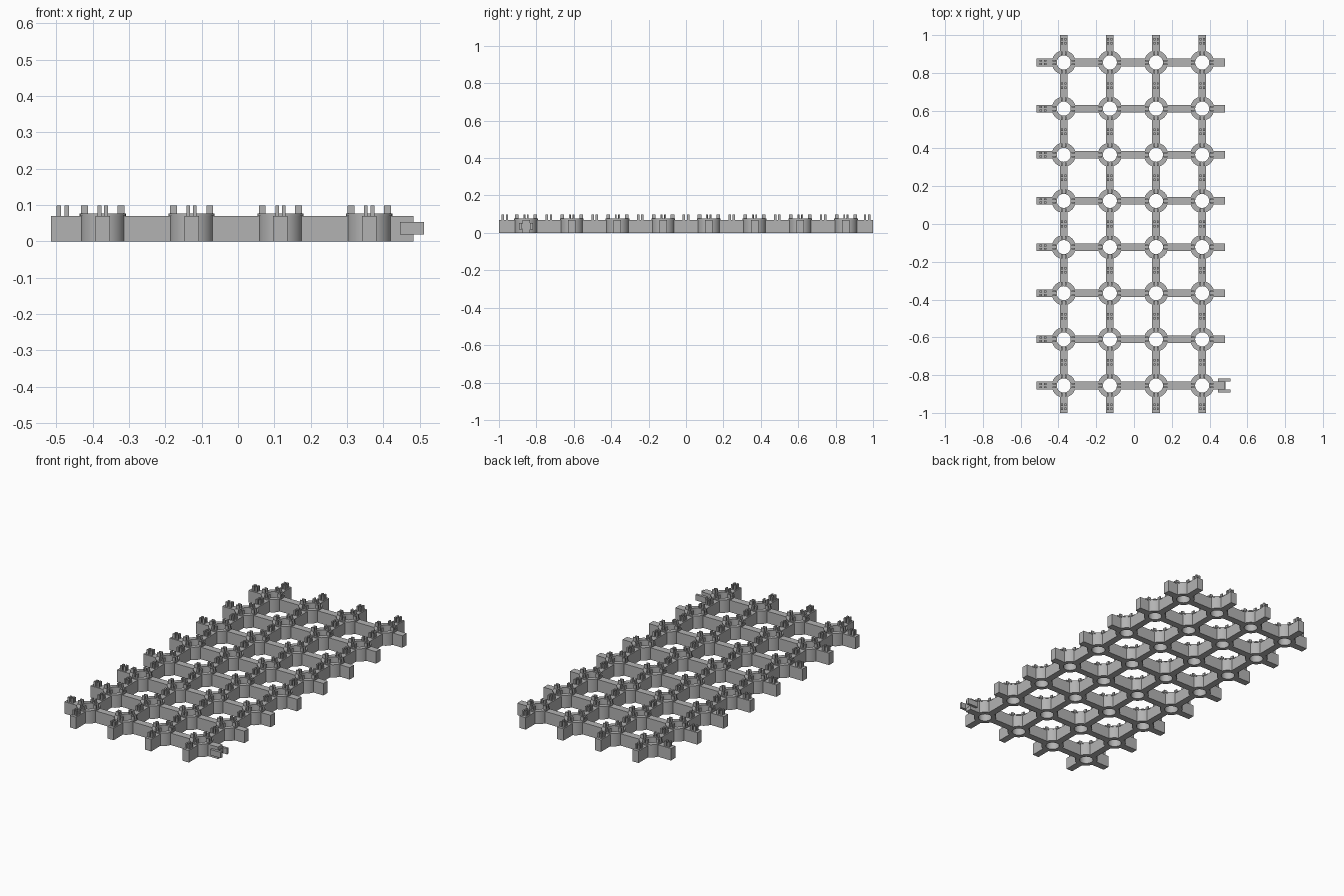
import bpy, bmesh, math

cube = bpy.data.objects.get("Cube")
if cube:
    bpy.data.objects.remove(cube, do_unlink=True)

PITCH = 0.2443
XS = [-0.372 + PITCH * i for i in range(4)]
YS = [PITCH * (j - 3.5) for j in range(8)]
RING_R, HOLE_R, RING_TOP = 0.0615, 0.037, 0.076
BAR_W, BAR_TOP, PIN_TOP = 0.04, 0.07, 0.098
JOIN = 0.052                      # where bars start inside a ring
LEFT_END, RIGHT_END = -0.515, 0.483

grey = bpy.data.materials.new("plastic grey")
grey.use_nodes = True
colour = (0.45, 0.45, 0.45, 1)
grey.diffuse_color = colour
grey.node_tree.nodes["Principled BSDF"].inputs["Base Color"].default_value = colour


def box(bm, x0, x1, y0, y1, z0, z1):
    verts = bmesh.ops.create_cube(bm, size=1)["verts"]
    for v in verts:
        v.co.x = x1 if v.co.x > 0 else x0
        v.co.y = y1 if v.co.y > 0 else y0
        v.co.z = z1 if v.co.z > 0 else z0


def pin(bm, x, y, wx, wy, z0):
    box(bm, x - wx / 2, x + wx / 2, y - wy / 2, y + wy / 2, z0, PIN_TOP)


def ring(bm, cx, cy, seg=40):
    # closed lathe profile with a slight collar on top
    lip = RING_R + 0.002
    profile = [(HOLE_R, 0), (RING_R, 0), (RING_R, BAR_TOP), (lip, BAR_TOP),
               (lip, RING_TOP), (HOLE_R, RING_TOP)]
    loops = []
    for k in range(seg):
        a = math.tau * k / seg
        loops.append([bm.verts.new((cx + r * math.cos(a), cy + r * math.sin(a), z))
                      for r, z in profile])
    n = len(profile)
    for k in range(seg):
        p, q = loops[k], loops[(k + 1) % seg]
        for i in range(n):
            j = (i + 1) % n
            bm.faces.new((p[i], q[i], q[j], p[j]))


def finish(bm, name, smooth=False):
    bmesh.ops.recalc_face_normals(bm, faces=bm.faces)
    mesh = bpy.data.meshes.new(name)
    bm.to_mesh(mesh)
    bm.free()
    mesh.materials.append(grey)
    obj = bpy.data.objects.new(name, mesh)
    bpy.context.collection.objects.link(obj)
    if smooth:
        bpy.ops.object.select_all(action="DESELECT")
        obj.select_set(True)
        bpy.context.view_layer.objects.active = obj
        bpy.ops.object.shade_smooth_by_angle(angle=math.radians(30))


# Rings at every crossing
bm = bmesh.new()
for x in XS:
    for y in YS:
        ring(bm, x, y)
finish(bm, "rings", smooth=True)

# Bars along x, one segment per gap
bm = bmesh.new()
starts = [LEFT_END] + [x + JOIN for x in XS]
ends = [x - JOIN for x in XS] + [RIGHT_END]
for y in YS:
    for a, b in zip(starts, ends):
        box(bm, a, b, y - BAR_W / 2, y + BAR_W / 2, 0, BAR_TOP)
finish(bm, "cross_bars")

# Bars along y
bm = bmesh.new()
starts = [-1] + [y + JOIN for y in YS]
ends = [y - JOIN for y in YS] + [1]
for x in XS:
    for a, b in zip(starts, ends):
        box(bm, x - BAR_W / 2, x + BAR_W / 2, a, b, 0, BAR_TOP)
finish(bm, "long_bars")

# Paired prongs on four sides of each ring
bm = bmesh.new()
for x in XS:
    for y in YS:
        for s in (-1, 1):
            for t in (-0.01, 0.01):
                pin(bm, x + s * 0.05, y + t, 0.019, 0.008, RING_TOP - 0.004)
                pin(bm, x + t, y + s * 0.05, 0.008, 0.019, RING_TOP - 0.004)
finish(bm, "ring_prongs")

# Square clusters of four pins on the long bars and the left stubs
bm = bmesh.new()
mids = [-0.968] + [y + PITCH / 2 for y in YS[:-1]] + [0.968]
for s in (-1, 1):
    for t in (-1, 1):
        for x in XS:
            for y in mids:
                pin(bm, x + s * 0.009, y + t * 0.011, 0.01, 0.013, BAR_TOP - 0.004)
        for y in YS:
            pin(bm, -0.482 + t * 0.011, y + s * 0.009, 0.013, 0.01, BAR_TOP - 0.004)
finish(bm, "bar_pins")

# Connector clip on the front left stub
bm = bmesh.new()
cy = YS[0]
for s in (-1, 1):
    y0, y1 = sorted((cy + s * 0.022, cy + s * 0.037))
    box(bm, 0.445, 0.512, y0, y1, 0.019, 0.053)
box(bm, 0.470, 0.485, cy - 0.03, cy + 0.03, 0.021, 0.051)
finish(bm, "connector_clip")
